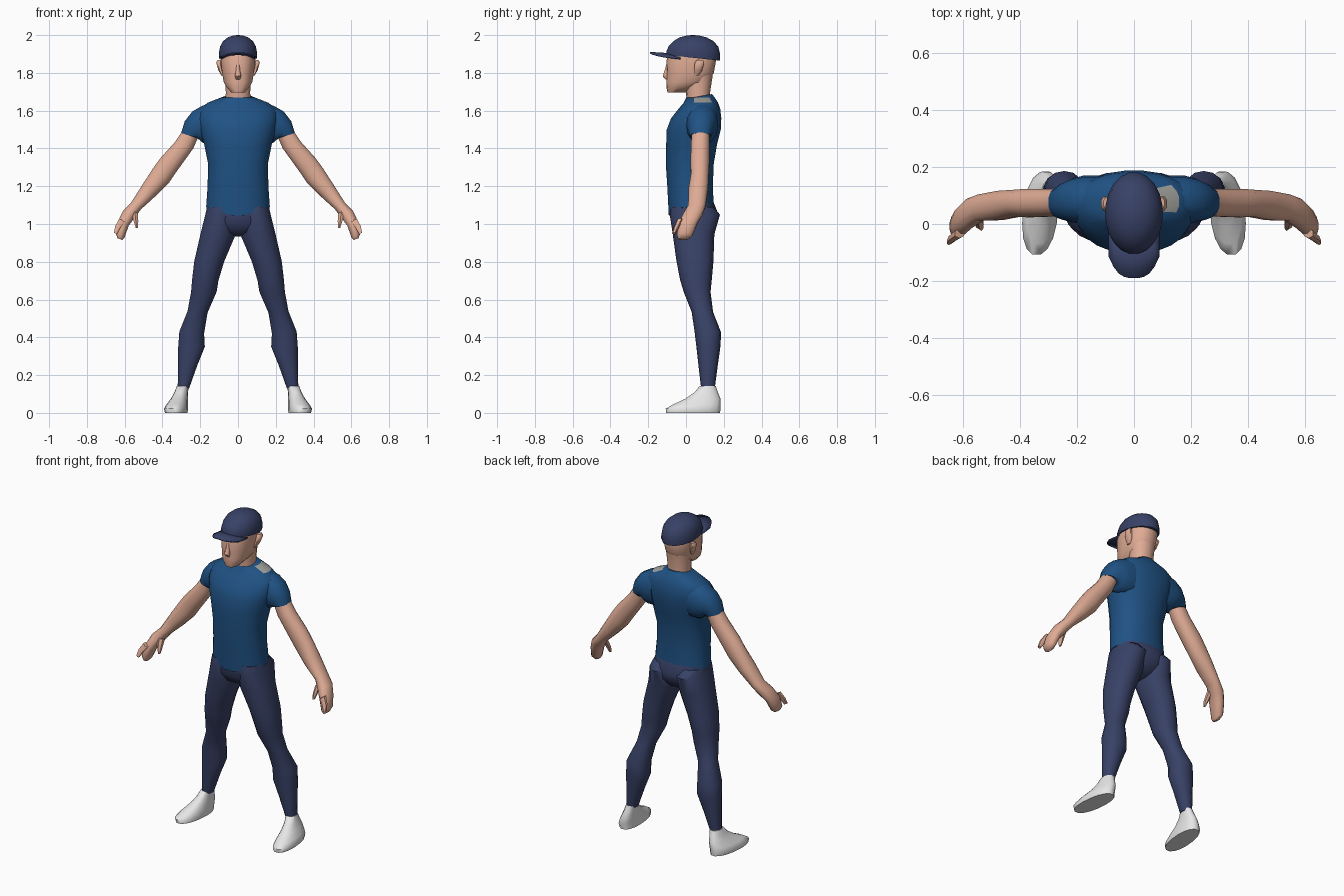
import bpy, bmesh, math
from mathutils import Vector


def material(name, rgb):
    m = bpy.data.materials.new(name)
    m.diffuse_color = (*rgb, 1)
    return m


BLUE = material("shirt blue", (0.014, 0.084, 0.23))
NAVY = material("navy cloth", (0.040, 0.054, 0.135))
SKIN = material("skin", (0.74, 0.41, 0.30))
WHITE = material("shoe white", (0.80, 0.80, 0.80))
GREY = material("patch grey", (0.36, 0.36, 0.34))


def finish(name, bm, mats, mirror=False, angle=50):
    bmesh.ops.recalc_face_normals(bm, faces=bm.faces)
    mesh = bpy.data.meshes.new(name)
    bm.to_mesh(mesh)
    bm.free()
    ob = bpy.data.objects.new(name, mesh)
    bpy.context.collection.objects.link(ob)
    for m in mats:
        mesh.materials.append(m)
    if mirror:
        ob.modifiers.new("mirror", "MIRROR").use_mirror_merge = False
    bpy.ops.object.select_all(action="DESELECT")
    ob.select_set(True)
    bpy.context.view_layer.objects.active = ob
    bpy.ops.object.shade_smooth_by_angle(angle=math.radians(angle))
    return ob


def loft(name, rings, mats, n=14, mirror=False, power=0.9, skew=0, patch=None, angle=50):
    """Ring: outer x, outer z, inner x, inner z, front y, back y, [front tilt, middle dip]."""
    bm = bmesh.new()
    loops = []
    for xo, zo, xi, zi, y0, y1, *extra in rings:
        tilt, dip = (extra + [0, 0])[:2]
        loop = []
        for i in range(n):
            a = 2 * math.pi * (i + 0.5) / n
            c = math.copysign(abs(math.cos(a)) ** power, math.cos(a))
            s = math.copysign(abs(math.sin(a)) ** power, math.sin(a))
            y = (y0 + y1) / 2 + s * (y1 - y0) / 2
            x = (xo + xi) / 2 + c * (xo - xi) / 2 + skew * y
            z = (zo + zi) / 2 + c * (zo - zi) / 2 + tilt * s - dip * (1 - abs(c))
            loop.append(bm.verts.new((x, y, z)))
        loops.append(loop)
    for a, b in zip(loops, loops[1:]):
        for i in range(n):
            j = (i + 1) % n
            f = bm.faces.new((a[i], a[j], b[j], b[i]))
            if patch and patch(f.calc_center_median()):
                f.material_index = 1
    bm.faces.new(loops[0])
    bm.faces.new(loops[-1])
    return finish(name, bm, mats, mirror, angle)


def level(w, z, y0, y1, *extra):
    """Centred horizontal ring."""
    return (w, z, -w, z, y0, y1, *extra)


# Shirt body with a small grey patch on one shoulder
loft("shirt", [
    level(.170, 1.09, -.092, .150, 0, .055), level(.162, 1.20, -.100, .143),
    level(.160, 1.32, -.108, .148), level(.180, 1.42, -.106, .165),
    level(.202, 1.50, -.103, .185), level(.212, 1.56, -.080, .188),
    level(.205, 1.61, -.040, .182), level(.160, 1.643, -.012, .170),
    level(.090, 1.670, .000, .152), level(.068, 1.676, .006, .138, .012)],
    [BLUE, GREY], n=24,
    patch=lambda p: p.x > .1 and .04 < p.y < .13 and p.z > 1.645)

# Sleeves
loft("sleeves", [
    (.130, 1.645, .120, 1.42, .005, .170), (.190, 1.628, .165, 1.42, .000, .170),
    (.243, 1.597, .190, 1.43, .005, .160), (.283, 1.545, .198, 1.44, .012, .145),
    (.302, 1.482, .206, 1.452, .020, .133)], [BLUE], mirror=True)

# Arms and hands
loft("arms", [
    (.285, 1.510, .205, 1.470, .030, .125), (.335, 1.435, .235, 1.400, .025, .125),
    (.410, 1.352, .325, 1.275, .022, .125), (.450, 1.298, .362, 1.220, .025, .122),
    (.505, 1.212, .435, 1.147, .012, .118), (.568, 1.112, .512, 1.078, .010, .105),
    (.610, 1.070, .545, 1.035, -.015, .090), (.638, 1.010, .578, .990, -.042, .060),
    (.648, .950, .600, .928, -.050, .035), (.638, .925, .612, .915, -.040, .010)],
    [SKIN], n=12, mirror=True)
loft("index_fingers", [
    (.630, 1.030, .595, 1.010, -.050, -.015), (.652, .990, .622, .978, -.064, -.036),
    (.658, .955, .640, .945, -.074, -.054)], [SKIN], n=6, mirror=True)
loft("thumbs", [
    (.565, 1.075, .528, 1.055, .000, .045), (.556, 1.020, .526, 1.012, -.020, .015),
    (.542, .980, .530, .978, -.024, -.006)], [SKIN], n=6, mirror=True)

# Trousers: hips and legs
loft("hips", [
    level(.163, 1.13, -.085, .140), level(.173, 1.05, -.086, .172),
    level(.165, 1.00, -.078, .158), level(.110, .955, -.050, .120),
    level(.035, .935, -.010, .080)], [NAVY], n=18)
loft("legs", [
    (.165, 1.090, .015, 1.090, -.078, .142), (.175, 1.050, .008, 1.050, -.086, .180),
    (.200, .950, .012, .940, -.070, .150), (.234, .800, .072, .800, -.050, .145),
    (.245, .700, .102, .700, -.030, .136), (.250, .640, .112, .640, -.012, .130),
    (.268, .540, .160, .530, .030, .143), (.312, .430, .178, .420, .046, .186),
    (.318, .350, .174, .350, .055, .182), (.319, .250, .215, .250, .066, .168),
    (.320, .130, .258, .130, .080, .152)], [NAVY], mirror=True)

# Shoes, toes turned slightly outward
loft("shoes", [
    (.388, .000, .272, .000, -.108, .183), (.394, .022, .270, .022, -.110, .185),
    (.382, .045, .272, .045, -.070, .186), (.362, .075, .275, .075, -.005, .184),
    (.345, .110, .275, .110, .045, .170), (.334, .143, .271, .143, .072, .158)],
    [WHITE], n=16, mirror=True, skew=-.09, angle=60)

# Neck and head
loft("neck", [
    level(.068, 1.63, .004, .130), level(.066, 1.70, .000, .128),
    level(.072, 1.79, -.010, .142)], [SKIN])
loft("head", [
    level(.036, 1.697, -.098, .000), level(.062, 1.725, -.104, .050),
    level(.077, 1.752, -.104, .120), level(.085, 1.800, -.104, .147),
    level(.093, 1.870, -.102, .160), level(.085, 1.920, -.085, .150)],
    [SKIN], n=18, power=.85)
loft("nose", [
    level(.012, 1.765, -.108, -.090), level(.018, 1.783, -.125, -.085),
    level(.012, 1.810, -.115, -.085), level(.008, 1.845, -.105, -.085)], [SKIN], n=8)
loft("ears", [
    (.088, 1.785, .078, 1.785, .040, .065), (.105, 1.815, .078, 1.805, .040, .085),
    (.117, 1.855, .085, 1.850, .045, .098), (.108, 1.868, .085, 1.866, .055, .092)],
    [SKIN], n=8, mirror=True)

# Cap crown
loft("cap_crown", [
    level(.101, 1.880, -.106, .181, -.015), level(.102, 1.905, -.106, .183, -.008),
    level(.096, 1.940, -.094, .172), level(.080, 1.968, -.068, .147),
    level(.055, 1.988, -.035, .110), level(.025, 1.998, .005, .068),
    level(.004, 2.000, .030, .042)], [NAVY], n=20, power=1)

# Cap brim: arched plate with a rounded front edge
bm = bmesh.new()
cols = 10
grid = []
for i in range(cols + 1):
    u = 2 * i / cols - 1
    front = -.115 - .075 * (1 - abs(u) ** 3)
    col = []
    for v in (0, .5, 1):
        y = -.03 + v * (front + .03)
        col.append(bm.verts.new((u * .088, y, 1.897 + .010 * v - .022 * u * u)))
    grid.append(col)
for a, b in zip(grid, grid[1:]):
    for k in range(2):
        bm.faces.new((a[k], a[k + 1], b[k + 1], b[k]))
brim = finish("cap_brim", bm, [NAVY])
solid = brim.modifiers.new("thickness", "SOLIDIFY")
solid.thickness = .008
solid.offset = 0
